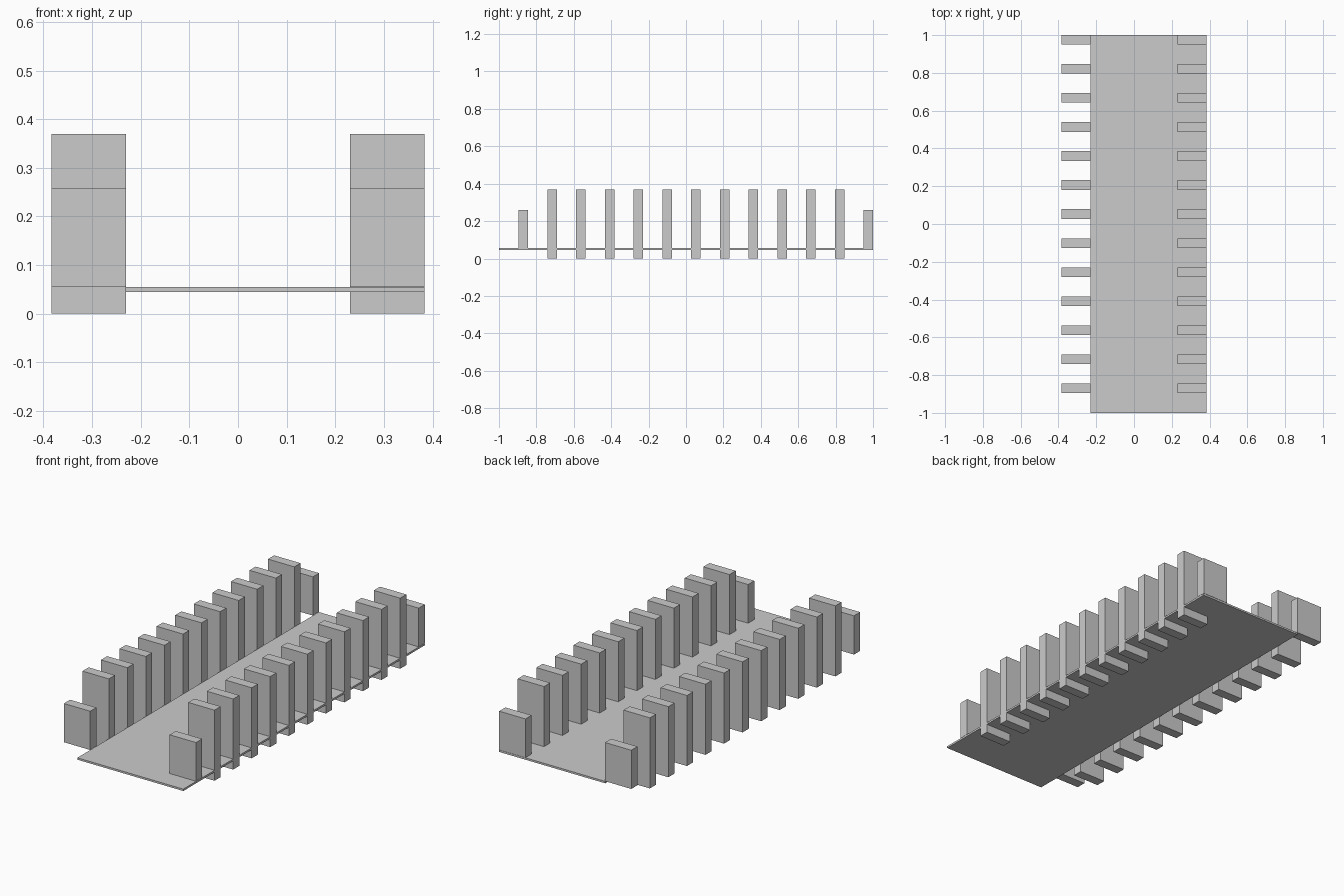
import bpy

if "Cube" in bpy.data.objects:
    bpy.data.objects.remove(bpy.data.objects["Cube"])

PITCH = 0.1537      # spacing between neighbouring posts
FIRST_Y = -0.8695   # centre of the front post
COUNT = 13


def box(name, x0, x1, y0, y1, z0, z1):
    bpy.ops.mesh.primitive_cube_add(
        size=1, location=((x0 + x1) / 2, (y0 + y1) / 2, (z0 + z1) / 2))
    obj = bpy.context.object
    obj.name = name
    obj.scale = (x1 - x0, y1 - y0, z1 - z0)
    bpy.ops.object.transform_apply(location=True, rotation=True, scale=True)
    return obj


# Thin deck, flush with the right row of posts only
box("deck", -0.2315, 0.383, -1, 1, 0.045, 0.055)

# Rows of posts, mirrored left to right; the end posts are short and sit higher
for i in range(COUNT):
    y = FIRST_Y + i * PITCH
    is_end = i in (0, COUNT - 1)
    z0, z1 = (0.056, 0.259) if is_end else (0.0, 0.37)
    post = box("end_post_pair" if is_end else "post_pair",
               0.2305, 0.383, y - 0.0255, y + 0.0255, z0, z1)
    mirror = post.modifiers.new("mirror", 'MIRROR')
    mirror.use_axis = (True, False, False)
